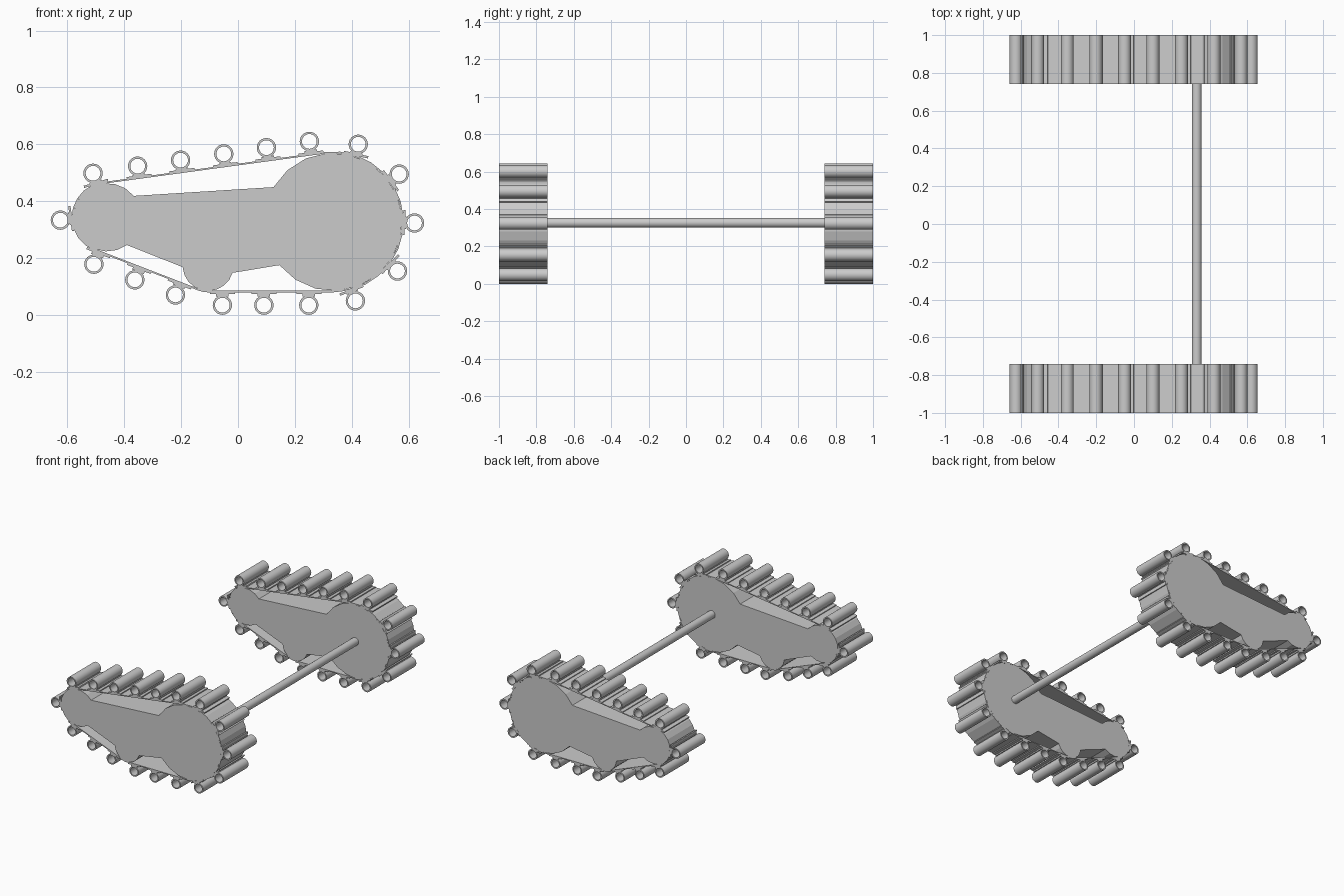
import bpy, bmesh
from math import sin, cos, radians
from mathutils import Vector

if "Cube" in bpy.data.objects:
    bpy.data.objects.remove(bpy.data.objects["Cube"])

Y0, Y1 = -1.0, -0.74                      # width of one track unit
BIG = (0.335, 0.327, 0.243)               # wheels: x, z, radius
REAR = (-0.46, 0.343, 0.12)
LOW = (-0.105, 0.174, 0.09)


def arc(c, a0, a1, n, grow=0.0):
    r = c[2] + grow
    return [Vector((c[0] + r * cos(radians(a0 + (a1 - a0) * i / n)),
                    c[1] + r * sin(radians(a0 + (a1 - a0) * i / n)))) for i in range(n + 1)]


def circle(c, r, n=24):
    return arc((c[0], c[1], r), 0, 360, n)[:-1]


def prism(bm, loop, y0=Y0, y1=Y1):
    a = [bm.verts.new((p[0], y0, p[1])) for p in loop]
    b = [bm.verts.new((p[0], y1, p[1])) for p in loop]
    bm.faces.new(a)
    bm.faces.new(b[::-1])
    for i in range(len(a)):
        j = (i + 1) % len(a)
        bm.faces.new((a[j], a[i], b[i], b[j]))


def ring(bm, outer, inner):
    loops = [[bm.verts.new((p[0], y, p[1])) for p in l]
             for l, y in ((outer, Y0), (outer, Y1), (inner, Y1), (inner, Y0))]
    for k in range(4):
        a, b = loops[k], loops[(k + 1) % 4]
        for i in range(len(a)):
            j = (i + 1) % len(a)
            bm.faces.new((a[i], a[j], b[j], b[i]))


def finish(bm, name, smooth=False, mirror=True):
    bmesh.ops.recalc_face_normals(bm, faces=bm.faces)
    me = bpy.data.meshes.new(name)
    bm.to_mesh(me)
    bm.free()
    ob = bpy.data.objects.new(name, me)
    bpy.context.collection.objects.link(ob)
    if mirror:
        m = ob.modifiers.new("other_side", 'MIRROR')
        m.use_axis = (False, True, False)
        m.use_mirror_merge = False
    if smooth:
        bpy.ops.object.select_all(action='DESELECT')
        ob.select_set(True)
        bpy.context.view_layer.objects.active = ob
        bpy.ops.object.shade_smooth_by_angle()


# side frame: three wheel discs joined by arms, one flat silhouette
bm = bmesh.new()
prism(bm, arc(BIG, -141.2, 149.8, 16) + arc(REAR, 38.9, 305.5, 14) + arc(LOW, 184, 343, 9))
finish(bm, "track_frame")


# belt stretched tightly around the wheels
def belt(grow):
    return (arc(BIG, 270, 457.7, 14, grow) + arc(REAR, 97.7, 249.1, 9, grow)
            + arc(LOW, 249.1, 270, 2, grow))


bm = bmesh.new()
ring(bm, belt(0.005), belt(-0.001))
finish(bm, "track_belt")

# hollow tread tubes, each on a stepped pad
centres = [(-.51, .498), (-.353, .523), (-.202, .544), (-.05, .566), (.10, .588), (.251, .61),
           (.423, .60), (.567, .495), (.621, .323), (.561, .154), (.413, .049), (.249, .034),
           (.091, .034), (-.055, .034), (-.22, .07), (-.363, .123), (-.507, .178), (-.625, .333)]
path = belt(0.005)
tubes, pads = bmesh.new(), bmesh.new()
for c in centres:
    c = Vector(c)
    # outward direction from the nearest point on the belt
    near = []
    for p, q in zip(path, path[1:] + path[:1]):
        d = q - p
        t = min(1, max(0, (c - p).dot(d) / max(d.length_squared, 1e-9)))
        near.append(p + d * t)
    foot = min(near, key=lambda p: (p - c).length)
    n = (c - foot).normalized()
    s = Vector((-n.y, n.x))
    ring(tubes, circle(c, 0.034), circle(c, 0.026))
    gap = (c - foot).length - 0.031
    for half, lo, hi in ((0.044, -0.002, 0.006), (0.022, 0.004, max(gap, 0.01))):
        prism(pads, [foot - s * half + n * lo, foot + s * half + n * lo,
                     foot + s * half + n * hi, foot - s * half + n * hi])
finish(tubes, "tread_tubes", smooth=True)
finish(pads, "tread_pads")

# axle joining both tracks
bm = bmesh.new()
prism(bm, circle((0.332, 0.326), 0.026), -0.745, 0.745)
finish(bm, "axle", smooth=True, mirror=False)
